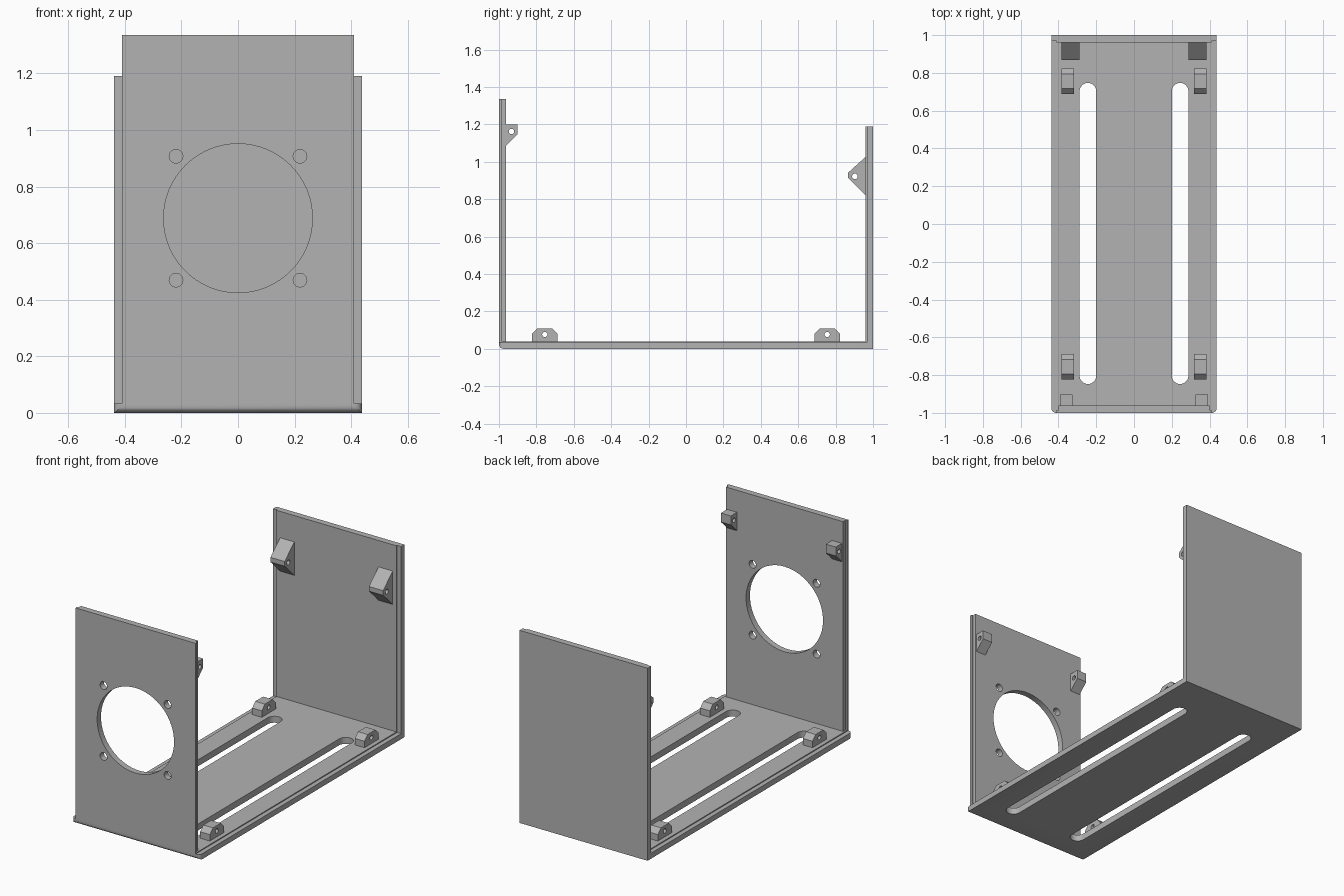
import bpy, bmesh
from math import pi
from mathutils import Vector, Matrix

cube = bpy.data.objects.get("Cube")
if cube:
    bpy.data.objects.remove(cube, do_unlink=True)

grey = bpy.data.materials.new("plain grey")
grey.use_nodes = True
grey.diffuse_color = (0.45, 0.45, 0.45, 1)
grey.node_tree.nodes["Principled BSDF"].inputs["Base Color"].default_value = (0.45, 0.45, 0.45, 1)


def make_object(name, bm):
    bmesh.ops.recalc_face_normals(bm, faces=bm.faces)
    mesh = bpy.data.meshes.new(name)
    bm.to_mesh(mesh)
    bm.free()
    mesh.materials.append(grey)
    obj = bpy.data.objects.new(name, mesh)
    bpy.context.collection.objects.link(obj)
    return obj


def prism(profile, axis, start, end):
    """Extrude a 2D profile along one axis (the other two keep their order)."""
    bm = bmesh.new()

    def point(p, t):
        co = list(p)
        co.insert(axis, t)
        return bm.verts.new(co)
    face = bm.faces.new([point(p, start) for p in profile])
    out = bmesh.ops.extrude_face_region(bm, geom=[face])
    move = Vector((0, 0, 0))
    move[axis] = end - start
    bmesh.ops.translate(bm, vec=move, verts=[g for g in out["geom"] if isinstance(g, bmesh.types.BMVert)])
    return bm


def stepped(half, inner_half, outer, step, inner):
    """Plate section: wide outer layer, slightly narrower inner layer."""
    return [(-half, outer), (half, outer), (half, step), (inner_half, step),
            (inner_half, inner), (-inner_half, inner), (-inner_half, step), (-half, step)]


def cylinder(bm, center, radius, axis, segments, depth=0.4):
    turn = {"x": Matrix.Rotation(pi / 2, 4, "Y"), "y": Matrix.Rotation(pi / 2, 4, "X")}[axis]
    bmesh.ops.create_cone(bm, cap_ends=True, segments=segments, radius1=radius, radius2=radius,
                          depth=depth, matrix=Matrix.Translation(center) @ turn)


def cut(obj, bm):
    """Subtract a cutter, then discard it."""
    cutter = make_object("cutter", bm)
    cutter.hide_render = True
    mod = obj.modifiers.new("cut", "BOOLEAN")
    mod.operation, mod.solver, mod.object = "DIFFERENCE", "EXACT", cutter
    apply(obj)
    bpy.data.objects.remove(cutter, do_unlink=True)


def apply(obj):
    bpy.ops.object.select_all(action="DESELECT")
    bpy.context.view_layer.objects.active = obj
    obj.select_set(True)
    for mod in list(obj.modifiers):
        bpy.ops.object.modifier_apply(modifier=mod.name)
    bpy.ops.object.shade_smooth_by_angle(angle=0.5)


# Floor: stepped plate with rounded front edges and two long slots
bm = prism(stepped(0.4375, 0.41, 0, 0.034, 0.04), 1, -1, 1)
front_edges = [e for e in bm.edges if all(v.co.y < -0.99 for v in e.verts)
               and (all(v.co.z < 0.01 for v in e.verts) or all(abs(v.co.x) > 0.43 for v in e.verts))]
bmesh.ops.bevel(bm, geom=front_edges, offset=0.025, segments=5, profile=0.5, affect="EDGES")
floor = make_object("floor", bm)
for side in (-1, 1):
    slot = []
    for i in range(17):
        a = pi * i / 16
        slot.append(Matrix.Rotation(a, 2) @ Vector((0.044, 0)) + Vector((side * 0.244, 0.703)))
    slot += [Vector((2 * side * 0.244, -0.1)) - p for p in slot]
    cut(floor, prism(slot, 2, -0.1, 0.2))

# Back panel: stepped plate
back = make_object("back_panel", prism(stepped(0.4375, 0.41, 1, 0.968, 0.961), 2, 0.034, 1.19))
apply(back)

# Front panel: round opening with four screw holes
front = make_object("front_panel", prism(stepped(0.41, 0.4, -1, -0.984, -0.962), 2, 0.04, 1.336))
bm = bmesh.new()
cylinder(bm, (0, -0.98, 0.688), 0.263, "y", 64)
for x in (-0.219, 0.219):
    for z in (0.469, 0.907):
        cylinder(bm, (x, -0.98, z), 0.024, "y", 24)
cut(front, bm)


# Mounting lugs: side profile, drilled across, mirrored left to right
def lug(name, profile, x0, x1, hole, radius):
    obj = make_object(name, prism(profile, 0, x0, x1))
    bm = bmesh.new()
    cylinder(bm, ((x0 + x1) / 2, *hole), radius, "x", 20)
    cut(obj, bm)
    obj.modifiers.new("mirror", "MIRROR")
    apply(obj)


for name, y in (("rear_floor_lugs", 0.755), ("front_floor_lugs", -0.755)):
    half = [(0.068, 0.039), (0.068, 0.08), (0.038, 0.11)]
    shape = [(y + a, z) for a, z in half] + [(y - a, z) for a, z in reversed(half)]
    lug(name, shape, 0.318, 0.384, (y, 0.077), 0.014)

lug("front_panel_lugs", [(-0.963, 1.2), (-0.902, 1.2), (-0.902, 1.145), (-0.963, 1.085)],
    0.325, 0.393, (-0.933, 1.162), 0.014)
lug("back_panel_lugs", [(0.962, 1.028), (0.867, 0.942), (0.867, 0.913), (0.962, 0.82)],
    0.288, 0.385, (0.903, 0.922), 0.015)
